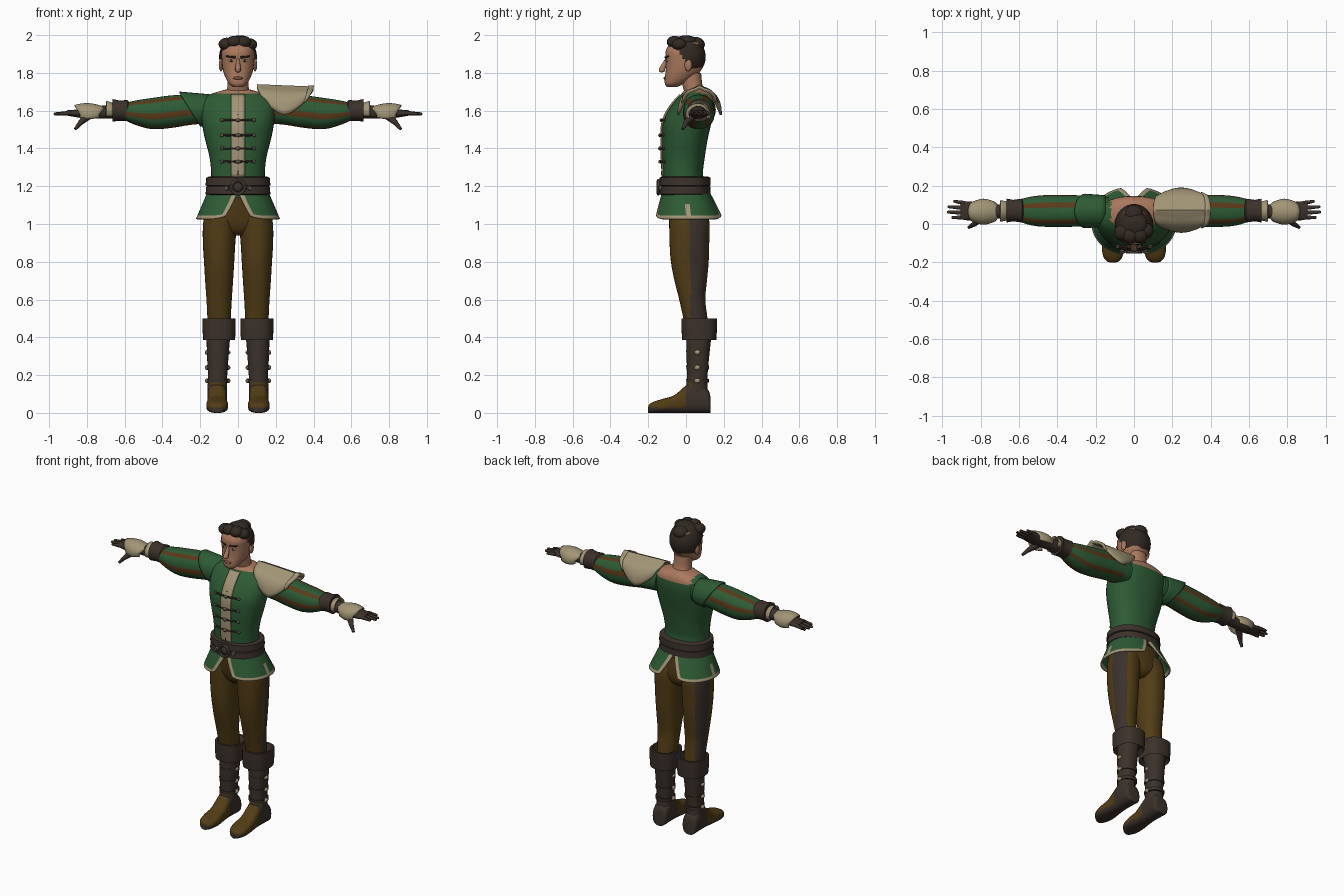
import bpy, bmesh, math
from mathutils import Vector, Matrix

if "Cube" in bpy.data.objects:
    bpy.data.objects.remove(bpy.data.objects["Cube"])

def mat(name, r, g, b):
    m = bpy.data.materials.new(name)
    m.diffuse_color = (r, g, b, 1)
    m.use_nodes = True
    m.node_tree.nodes["Principled BSDF"].inputs["Base Color"].default_value = m.diffuse_color
    return m

GREEN = mat("green cloth", .027, .105, .036)
BEIGE = mat("beige trim", .36, .30, .18)
DARK = mat("dark leather", .045, .031, .024)
OLIVE = mat("ochre cloth", .085, .046, .008)
SKIN = mat("skin", .40, .19, .11)
HAIR = mat("hair brown", .032, .022, .016)
RUST = mat("rust stripe", .105, .042, .010)
LIPS = mat("lips", .24, .09, .06)
WHITE = mat("eye white", .5, .46, .4)
METAL = mat("dull metal", .11, .09, .07)

def finish(name, bm, mats, rule=None):
    bmesh.ops.recalc_face_normals(bm, faces=bm.faces)
    if rule:
        for f in bm.faces:
            f.material_index = rule(f.calc_center_median())
    me = bpy.data.meshes.new(name)
    bm.to_mesh(me)
    bm.free()
    for m in mats:
        me.materials.append(m)
    ob = bpy.data.objects.new(name, me)
    bpy.context.collection.objects.link(ob)
    return ob

def surface(name, f, nu, nv, mats, rule=None, wrap=True, caps=False, thick=0, uvrule=None):
    bm = bmesh.new()
    nc = nu if wrap else nu + 1
    g = [[bm.verts.new(f(i / nu, j / nv)) for i in range(nc)] for j in range(nv + 1)]
    for j in range(nv):
        for i in range(nu):
            k = (i + 1) % nc
            fa = bm.faces.new((g[j][i], g[j][k], g[j + 1][k], g[j + 1][i]))
            if uvrule:
                fa.material_index = uvrule((i + .5) / nu, (j + .5) / nv)
    if caps:
        bm.faces.new(g[0])
        bm.faces.new(g[-1])
    ob = finish(name, bm, mats, rule)
    if thick:
        md = ob.modifiers.new("thickness", 'SOLIDIFY')
        md.thickness, md.offset = thick, 0
    return ob

def ring(R, t):
    # Catmull-Rom blend of cross-section rows, t in 0..1
    n = len(R) - 1
    i = min(int(t * n), n - 1)
    s = t * n - i
    a, b, c, d = R[max(i - 1, 0)], R[i], R[i + 1], R[min(i + 2, n)]
    return [q + .5 * s * (r - p + s * (2*p - 5*q + 4*r - w + s * (3*(q - r) + w - p)))
            for p, q, r, w in zip(a, b, c, d)]

def sp(v, n):
    return math.copysign(abs(v) ** (2 / n), v)

def loft(name, R, mats, axis='z', side=1, nu=28, sub=4, n=2.2, caps=True, **kw):
    # rows are (position on axis, centre a, centre b, radius a, radius b)
    def f(u, v):
        t, a, b, ra, rb = ring(R, v) if sub > 1 else R[round(v * (len(R) - 1))]
        A = a + ra * sp(math.cos(u * math.tau), n)
        B = b + rb * sp(math.sin(u * math.tau), n)
        return (side * A, B, t) if axis == 'z' else (side * t, A, B)
    return surface(name, f, nu, (len(R) - 1) * sub, mats, caps=caps, **kw)

def blob(name, c, r, m, keep=None, seg=16):
    bm = bmesh.new()
    bmesh.ops.create_uvsphere(bm, u_segments=seg, v_segments=seg * 3 // 4, radius=1,
                              matrix=Matrix.Translation(c) @ Matrix.Diagonal((*r, 1)))
    if keep:
        bad = [f for f in bm.faces if not keep(f.calc_center_median())]
        bmesh.ops.delete(bm, geom=bad, context='FACES')
    return finish(name, bm, [m])

def tube(name, p, q, r1, r2, m, seg=10):
    p, q = Vector(p), Vector(q)
    bm = bmesh.new()
    M = Matrix.Translation((p + q) / 2) @ (q - p).to_track_quat('Z', 'Y').to_matrix().to_4x4()
    bmesh.ops.create_cone(bm, cap_ends=True, segments=seg, radius1=r1, radius2=r2,
                          depth=(q - p).length, matrix=M)
    return finish(name, bm, [m])

# torso with open neckline
TORSO = [(1.14, 0, 0, .16, .12), (1.20, 0, -.005, .15, .115), (1.26, 0, -.015, .142, .105),
         (1.35, 0, -.013, .15, .112), (1.45, 0, -.005, .175, .12), (1.53, 0, .005, .19, .128),
         (1.60, 0, .025, .196, .12), (1.655, 0, .045, .19, .1), (1.685, 0, .055, .15, .082),
         (1.705, 0, .055, .09, .066), (1.715, 0, .055, .05, .05)]

def neckline(c):
    return int(c.z > (1.655 if c.y > .05 else 1.69) and abs(c.x) < .12)
loft("doublet", TORSO, [GREEN, SKIN], nu=40, rule=neckline)

def chest(z, x):
    r = min((ring(TORSO, k / 300) for k in range(301)), key=lambda q: abs(q[0] - z))
    return r[2] - r[4] * (1 - abs(x / r[3]) ** 2.2) ** (1 / 2.2)

# front placket and clasps
def placket(u, v):
    x, z = (u - .5) * .074, 1.25 + .435 * v
    return (x, chest(z, x) - .005, z)
surface("placket", placket, 4, 24, [BEIGE], wrap=False, thick=.008)
tube("placket_seam", (0, chest(1.26, 0) - .008, 1.26), (0, chest(1.58, 0) - .008, 1.58), .004, .004, DARK, 6)
for z in (1.33, 1.40, 1.47, 1.55):
    blob("clasp_knot", (0, chest(z, 0) - .012, z), (.014, .01, .01), METAL, seg=10)
    for s in (-1, 1):
        a, b = (0, chest(z, 0) - .01, z), (s * .085, chest(z, .085) - .007, z)
        tube("clasp_cord", a, b, .007, .005, DARK, 8)
        blob("clasp_end", b, (.012, .007, .009), METAL, seg=10)

# belt
for z in (1.178, 1.225):
    loft("belt_band", [(z - .026, 0, -.005, .158, .125), (z - .02, 0, -.005, .172, .136),
                       (z + .02, 0, -.005, .168, .134), (z + .026, 0, -.005, .154, .122)], [DARK], nu=36, sub=1)
bm = bmesh.new()
bmesh.ops.create_circle(bm, segments=8, radius=.008)
bm.free()
surface("belt_buckle", lambda u, v: ((.036 + .008 * math.cos(v * math.tau)) * math.cos(u * math.tau),
        -.147 + .008 * math.sin(v * math.tau), 1.195 + (.036 + .008 * math.cos(v * math.tau)) * math.sin(u * math.tau)),
        24, 8, [METAL])
blob("buckle_centre", (0, -.143, 1.195), (.024, .012, .024), DARK)
for s in (-1, 1):
    tube("belt_stud", (s * .06, -.13, 1.19), (s * .064, -.145, 1.19), .014, .011, METAL)

# split skirt panels with trim
for s in (-1, 1):
    def panel(u, v):
        rx, ry = .158 + .06 * v, .122 + .053 * v
        g = math.asin((.003 + .055 * v * v ** .3) / rx)
        a = (-math.pi / 2 + g) + u * (math.pi - 2 * g)
        lift = .018 * abs(2 * u - 1) ** 8 * v
        return (s * rx * sp(math.cos(a), 2.2), .015 * v + ry * sp(math.sin(a), 2.2), 1.165 - .14 * v + lift)
    def trim(u, v):
        return int(v > .87 or abs(u - .5) > .455 or (abs(u - .5) < .03 * v and v > .45))
    surface("skirt_panel", panel, 44, 16, [GREEN, BEIGE], wrap=False, thick=.01, uvrule=trim)
loft("hips", [(.94, 0, .02, .04, .06), (.97, 0, .02, .1, .09), (1.03, 0, .015, .165, .105),
              (1.15, 0, 0, .15, .11)], [OLIVE])

# legs, boots
LEG = [(.42, .1, .06, .06, .06), (.5, .1, .05, .062, .064), (.6, .1, .033, .067, .069), (.7, .1, .025, .074, .086),
       (.8, .1, .02, .08, .1), (.9, .1, .018, .086, .105), (1.0, .095, .018, .09, .107), (1.08, .085, .01, .085, .1)]
SHAFT = [(.05, .11, .068, .05, .058), (.13, .11, .058, .051, .056), (.2, .108, .06, .051, .054),
         (.3, .107, .063, .057, .06), (.4, .104, .068, .062, .065), (.46, .1, .068, .062, .065)]
CUFF = [(.41, .1, .07, .064, .066), (.385, .1, .07, .084, .09), (.44, .1, .07, .088, .094),
        (.5, .1, .07, .088, .094), (.5, .1, .07, .076, .08), (.46, .1, .07, .06, .062)]
FOOT = [(.13, .11, .07, .035), (.118, .11, .12, .05), (.05, .11, .17, .052), (.0, .11, .145, .05),
        (-.06, .11, .095, .053), (-.12, .11, .075, .058), (-.17, .11, .06, .05), (-.195, .11, .045, .03), (-.2, .11, .03, .015)]
for s in (-1, 1):
    loft("trouser_leg", LEG, [OLIVE, DARK], side=s, nu=36,
         rule=lambda c: int(abs(c.x) > .125 and c.y > .022 and c.y - .022 < 2.2 * (abs(c.x) - .1)))
    loft("boot_shaft", SHAFT, [DARK, OLIVE], side=s, rule=lambda c: int(c.z < .17 and c.y < .03))
    loft("boot_cuff", CUFF, [DARK], side=s, sub=1, n=2.6)
    def foot(u, v):
        y, cx, h, w = ring(FOOT, v)
        return (s * (cx + w * sp(math.cos(u * math.tau), 2.7)), y, h / 2 * (1 + sp(math.sin(u * math.tau), 2.7)))
    surface("boot_foot", foot, 28, 32, [DARK, OLIVE], caps=True,
            rule=lambda c: int(c.y < 0 and c.z > .028))
    for z in (.17, .24, .32):
        for x in (.053, .163):
            blob("boot_buckle", (s * x, .06, z), (.013, .018, .013), BEIGE, seg=8)
        loft("boot_strap", [(z - .01, .107, .062, .057, .06), (z + .01, .107, .062, .058, .061)], [DARK], side=s, sub=1)

# sleeves, gauntlets, hands
SLEEVE = [(.13, .065, 1.605, .075, .07), (.25, .068, 1.605, .08, .08), (.35, .068, 1.595, .083, .086),
          (.45, .068, 1.585, .083, .083), (.53, .068, 1.588, .076, .068), (.6, .07, 1.595, .058, .046)]
WRAP = [(.575, .07, 1.6, .05, .045), (.585, .07, 1.6, .062, .056), (.63, .07, 1.6, .056, .054),
        (.665, .07, 1.602, .062, .06), (.665, .07, 1.6, .045, .04)]
WRIST = [(.64, .068, 1.598, .045, .04), (.72, .065, 1.592, .036, .034), (.8, .065, 1.588, .042, .03),
         (.86, .068, 1.586, .05, .02), (.905, .07, 1.588, .044, .014)]
for s in (-1, 1):
    loft("sleeve", SLEEVE, [GREEN, RUST], 'x', s, nu=36,
         uvrule=lambda u, v: int(v > .12 and int(u * 36) % 6 < 2))
    loft("forearm_wrap", WRAP, [DARK], 'x', s, sub=1)
    loft("gloved_hand", WRIST, [DARK], 'x', s)
    def guard(u, v):
        a = math.radians(-25 + 230 * u)
        w = .05 + .014 * math.sin(v * math.pi)
        tip = .03 * max(0, math.sin(a)) * (2 * v - 1)
        return (s * (.735 + .1 * v + tip), .064 + w * math.cos(a), 1.58 + (.036 + .02 * math.sin(v * 2.6)) * math.sin(a))
    surface("hand_guard", guard, 20, 8, [BEIGE], wrap=False, thick=.008)
    def fin(u, v):
        a = math.radians(-40 + 260 * u)
        return (s * (.662 + .035 * v), .068 + (.046 + .008 * v) * math.cos(a), 1.598 + (.04 + .012 * v * math.sin(a) ** 2) * math.sin(a))
    surface("wrist_trim", fin, 18, 3, [BEIGE], wrap=False, thick=.006)
    for y, yt, x in ((.108, .118, .935), (.083, .09, .965), (.058, .062, .968), (.034, .034, .945)):
        tube("finger", (s * .88, y, 1.588), (s * x, yt, 1.583), .0125, .008, DARK)
        blob("finger_tip", (s * x, yt, 1.583), (.008, .008, .008), DARK, seg=8)
    tube("thumb_base", (s * .79, .04, 1.575), (s * .835, -.002, 1.535), .022, .014, DARK)
    tube("thumb", (s * .833, 0, 1.537), (s * .862, -.018, 1.502), .014, .008, DARK)

# winged shoulder cap on one arm
def cap(u, v):
    a = u * math.tau
    top = .5 + .5 * math.sin(a)
    r = .078 + .008 * v
    return (-(.15 + v * (.05 + .11 * top)), .068 + r * math.cos(a), 1.605 + (r + .006 * v * top) * math.sin(a))
surface("shoulder_cap", cap, 28, 6, [GREEN], thick=.008)

# armoured shoulder plate on the other arm
def plate(u, v, grow=0):
    a = math.pi * u
    base = 1.578 + .085 * abs(2 * v - 1) ** 1.6
    w = .062 + .05 * math.sin(math.pi * min(1, v * .85 + .08))
    ridge = math.sin(a) ** .8 if 0 < u < 1 else 0
    return (.13 + .235 * v + .03 * ridge * (2 * v - 1), .072 + w * math.cos(a) + grow * math.cos(a),
            base + (1.722 - .012 * v - base) * ridge + .012 * max(0, 1 - abs(u - .5) * 10))
surface("shoulder_plate", plate, 24, 12, [BEIGE], wrap=False, thick=.012)
surface("shoulder_plate_rim", lambda u, v: Vector(plate(u, .9 + .1 * v, .004)) + Vector((.006, 0, .004)), 24, 2, [BEIGE],
        wrap=False, thick=.014)

# neck and head
loft("neck", [(1.62, 0, .062, .075, .055), (1.68, 0, .052, .066, .055), (1.73, 0, .035, .056, .053),
              (1.80, 0, .025, .056, .055)], [SKIN])
HEAD = [(1.724, 0, -.075, .022, .025), (1.742, 0, -.062, .047, .05), (1.775, 0, -.035, .066, .077),
        (1.815, 0, -.013, .08, .094), (1.865, 0, -.007, .086, .1), (1.915, 0, -.008, .087, .1), (1.96, 0, -.002, .07, .08)]
loft("head", HEAD, [SKIN], n=2.3)
tube("nose", (0, -.103, 1.872), (0, -.128, 1.815), .008, .017, SKIN)
blob("nose_tip", (0, -.128, 1.814), (.015, .016, .012), SKIN, seg=12)
blob("mouth", (0, -.11, 1.772), (.026, .01, .008), LIPS)
blob("chin", (0, -.088, 1.742), (.028, .02, .018), SKIN)
for s in (-1, 1):
    blob("eye", (s * .036, -.1, 1.864), (.016, .006, .007), WHITE, seg=12)
    blob("iris", (s * .036, -.104, 1.864), (.007, .004, .007), HAIR, seg=10)
    tube("eyebrow", (s * .014, -.108, 1.882), (s * .062, -.092, 1.888), .007, .004, HAIR, 6)
    blob("ear", (s * .09, .012, 1.842), (.012, .02, .034), SKIN, seg=12)

# hair
def hairline(c):
    t = min(1, max(0, (c.y + .06) / .1))
    return c.z > 1.945 - .14 * t
blob("hair_shell", (0, -.002, 1.885), (.1, .106, .11), HAIR, keep=hairline, seg=40)
for x, y, z, r in ((-.06, -.045, 1.952, .043), (-.02, -.06, 1.963, .042), (.03, -.058, 1.962, .042),
                   (.062, -.035, 1.95, .04), (.01, .0, 1.968, .06), (0, .05, 1.95, .05)):
    blob("hair_lock", (x, y, z), (r, r, min(r * .8, 1.999 - z)), HAIR)

# smooth shading with sharp edges kept
for ob in bpy.context.scene.objects:
    ob.select_set(True)
bpy.context.view_layer.objects.active = bpy.context.scene.objects[0]
bpy.ops.object.shade_smooth_by_angle(angle=math.radians(40))
